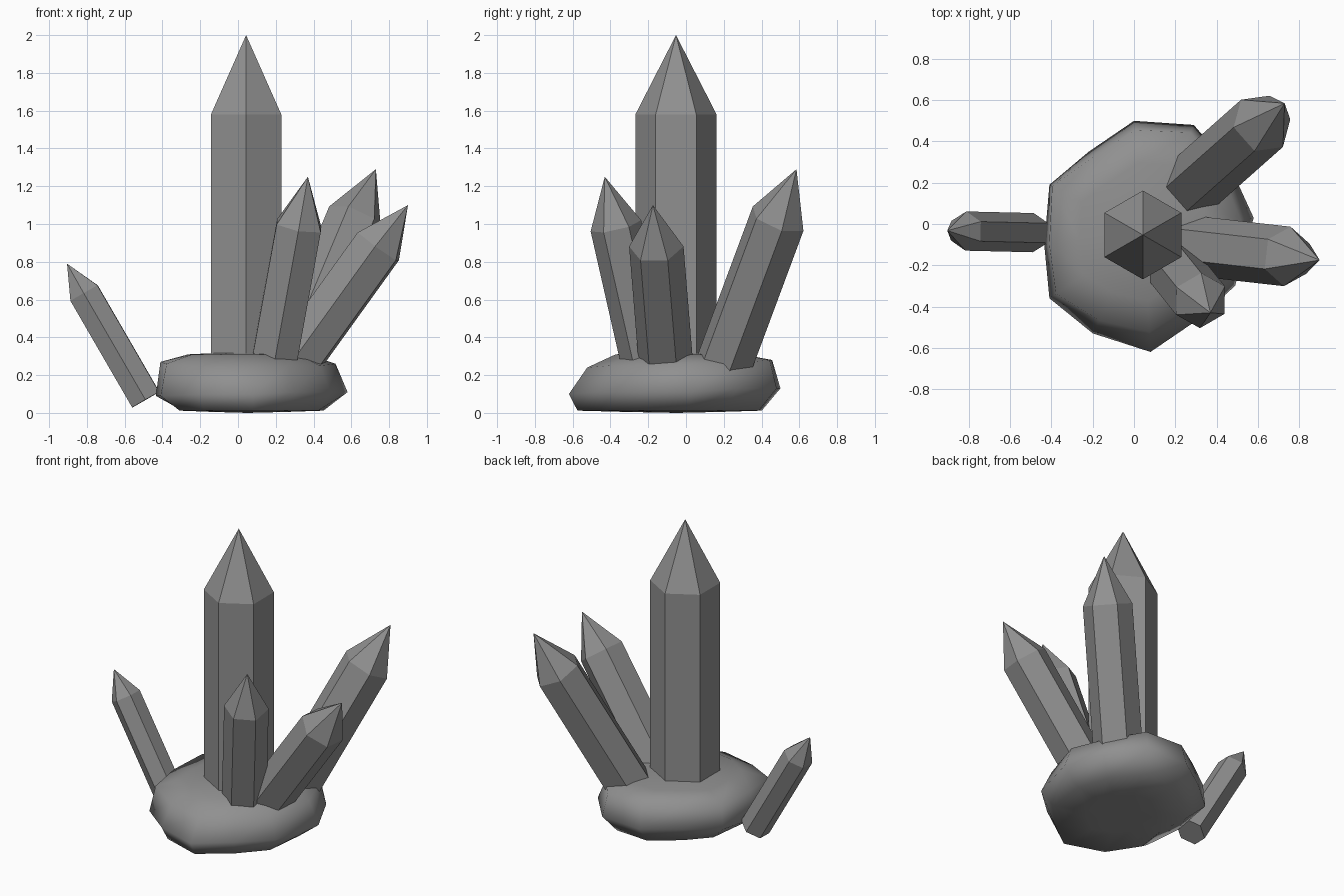
import bpy, bmesh, math
from mathutils import Vector, Matrix

if "Cube" in bpy.data.objects:
    bpy.data.objects.remove(bpy.data.objects["Cube"])

stone = bpy.data.materials.new("stone grey")
stone.diffuse_color = (0.28, 0.28, 0.28, 1)
stone.use_nodes = True
stone.node_tree.nodes["Principled BSDF"].inputs["Base Color"].default_value = stone.diffuse_color


def finish(name, bm, smooth):
    bmesh.ops.recalc_face_normals(bm, faces=bm.faces)
    me = bpy.data.meshes.new(name)
    bm.to_mesh(me)
    bm.free()
    me.materials.append(stone)
    for p in me.polygons:
        p.use_smooth = smooth
    ob = bpy.data.objects.new(name, me)
    bpy.context.collection.objects.link(ob)
    return ob


def crystal(name, base, tip, radius, point, twist=0):
    """Six-sided prism from base towards tip, ending in a pyramid of length point."""
    base, tip = Vector(base), Vector(tip)
    d = tip - base
    turn = math.atan2(d.y, d.x) if d.xy.length > 1e-4 else 0
    tilt = math.atan2(d.xy.length, d.z)
    frame = (Matrix.Translation(base) @ Matrix.Rotation(turn, 4, 'Z')
             @ Matrix.Rotation(tilt, 4, 'Y'))
    bm = bmesh.new()
    rings = []
    for z in (0, d.length - point):
        ring = []
        for k in range(6):
            a = math.radians(90 + 60 * k + twist)
            ring.append(bm.verts.new(frame @ Vector((radius * math.cos(a), radius * math.sin(a), z))))
        rings.append(ring)
    apex = bm.verts.new(tip)
    low, high = rings
    bm.faces.new(low)
    for k in range(6):
        n = (k + 1) % 6
        bm.faces.new((low[k], low[n], high[n], high[k]))
        bm.faces.new((high[k], high[n], apex))
    return finish(name, bm, False)


# Crystals
crystal("main_crystal", (0.043, -0.053, 0.03), (0.043, -0.053, 2.0), 0.215, 0.42)
crystal("front_crystal", (0.16, -0.169, 0.1), (0.37, -0.43, 1.25), 0.137, 0.27, -9)
crystal("right_crystal", (0.194, -0.095, 0.12), (0.90, -0.175, 1.10), 0.145, 0.27)
crystal("back_crystal", (0.239, 0.15, 0.12), (0.73, 0.585, 1.29), 0.153, 0.30)
crystal("left_crystal", (-0.488, -0.042, 0.07), (-0.905, -0.032, 0.79), 0.095, 0.18)

# Rock base: outline x, y, widest height, shoulder scale, shoulder height, foot scale
outline = [
    (0.58, 0.03, 0.11, 0.88, 0.26, 0.76), (0.47, 0.27, 0.13, 0.90, 0.26, 0.80),
    (0.29, 0.48, 0.13, 0.93, 0.28, 0.82), (0.00, 0.50, 0.13, 0.92, 0.28, 0.82),
    (-0.22, 0.35, 0.13, 0.93, 0.28, 0.80), (-0.41, 0.19, 0.12, 0.97, 0.27, 0.75),
    (-0.435, -0.10, 0.09, 0.95, 0.27, 0.68), (-0.41, -0.36, 0.09, 0.93, 0.26, 0.78),
    (-0.20, -0.53, 0.10, 0.87, 0.24, 0.92), (0.08, -0.62, 0.10, 0.83, 0.24, 0.92),
    (0.30, -0.47, 0.11, 0.85, 0.25, 0.90), (0.49, -0.30, 0.11, 0.87, 0.25, 0.85)]
c = Vector((0.05, -0.05))
bm = bmesh.new()
rings = [[], [], [], [], []]
for x, y, zm, s, zs, f in outline:
    p = Vector((x, y)) - c
    for ring, k, z in zip(rings, (f * 0.5, f, 1, s, s * 0.68), (0.005, 0.012, zm, zs, 0.31)):
        ring.append(bm.verts.new((*(c + p * k), z)))
n = len(outline)
for a, b in zip(rings, rings[1:]):
    for i in range(n):
        j = (i + 1) % n
        bm.faces.new((a[i], a[j], b[j], b[i]))
for ring, z in ((rings[0], 0.0), (rings[-1], 0.325)):
    mid = bm.verts.new((c.x, c.y, z))
    for i in range(n):
        bm.faces.new((ring[i], ring[(i + 1) % n], mid))
finish("rock_base", bm, True)
